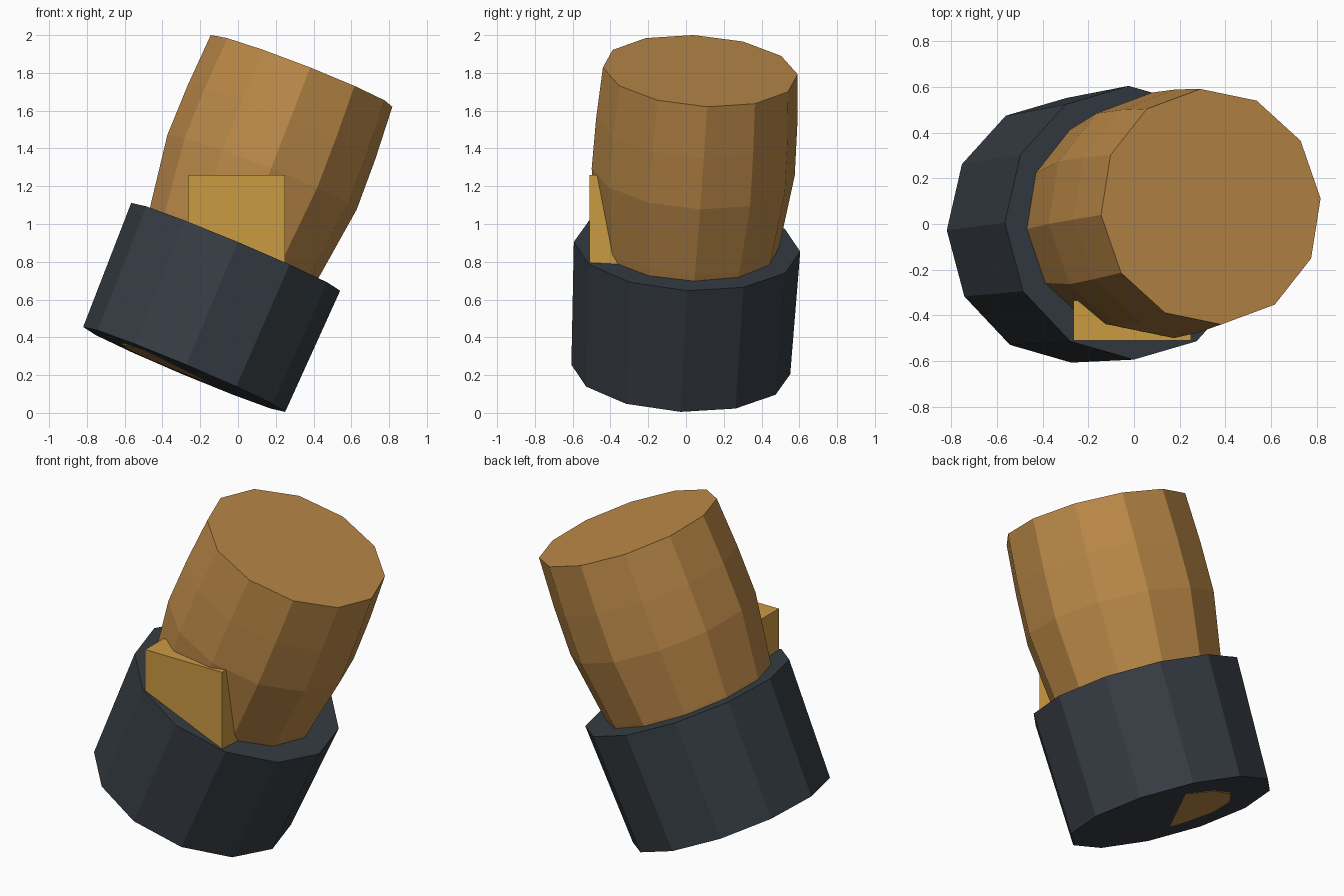
import bpy, bmesh, math
from mathutils import Vector

if "Cube" in bpy.data.objects:
    bpy.data.objects.remove(bpy.data.objects["Cube"])


def material(name, rgb):
    m = bpy.data.materials.new(name)
    m.diffuse_color = (*rgb, 1)
    m.use_nodes = True
    m.node_tree.nodes["Principled BSDF"].inputs["Base Color"].default_value = m.diffuse_color
    return m


wood = material("warm_brown", (0.50, 0.25, 0.065))
dark = material("dark_slate", (0.037, 0.047, 0.058))
gold = material("golden_yellow", (0.60, 0.325, 0.055))


def add_object(name, bm, mat):
    bmesh.ops.recalc_face_normals(bm, faces=bm.faces)
    mesh = bpy.data.meshes.new(name)
    bm.to_mesh(mesh)
    bm.free()
    mesh.materials.append(mat)
    obj = bpy.data.objects.new(name, mesh)
    bpy.context.collection.objects.link(obj)
    return obj


def turned(name, base, axis, profile, mat, twist=0, sides=12):
    """Closed solid of (distance, radius) rings along a tilted axis."""
    base, a = Vector(base), Vector(axis).normalized()
    u = Vector((0, 1, 0)).cross(a).normalized()
    v = a.cross(u)
    bm = bmesh.new()
    rings = []
    for t, r in profile:
        angles = [math.radians(twist) + math.tau * i / sides for i in range(sides)]
        rings.append([bm.verts.new(base + a * t + (u * math.cos(w) + v * math.sin(w)) * r)
                      for w in angles])
    for lo, hi in zip(rings, rings[1:]):
        for i in range(sides):
            j = (i + 1) % sides
            bm.faces.new((lo[i], lo[j], hi[j], hi[i]))
    bm.faces.new(rings[0][::-1])
    bm.faces.new(rings[-1])
    return add_object(name, bm, mat)


# Tilted collar around the lower half
turned("collar", (-0.285, -0.0275, 0.23), (0.273, 0.033, 0.65),
       [(0, 0.58), (0.705, 0.60)], dark)

# Bulging barrel, narrowing towards its base inside the collar
turned("barrel", (-0.28, -0.035, 0.23), (0.39, 0.07, 1.0),
       [(0, 0.36), (0.731, 0.486), (1.124, 0.54), (1.41, 0.535), (1.70, 0.518)],
       wood, twist=4)

# Upright block on the front, resting in the collar
bm = bmesh.new()
bmesh.ops.create_cube(bm, size=1)
low, high = Vector((-0.265, -0.51, 0.77)), Vector((0.25, -0.335, 1.26))
for vert in bm.verts:
    vert.co = Vector([(l + h) / 2 + c * (h - l) for l, h, c in zip(low, high, vert.co)])
add_object("front_block", bm, gold)
